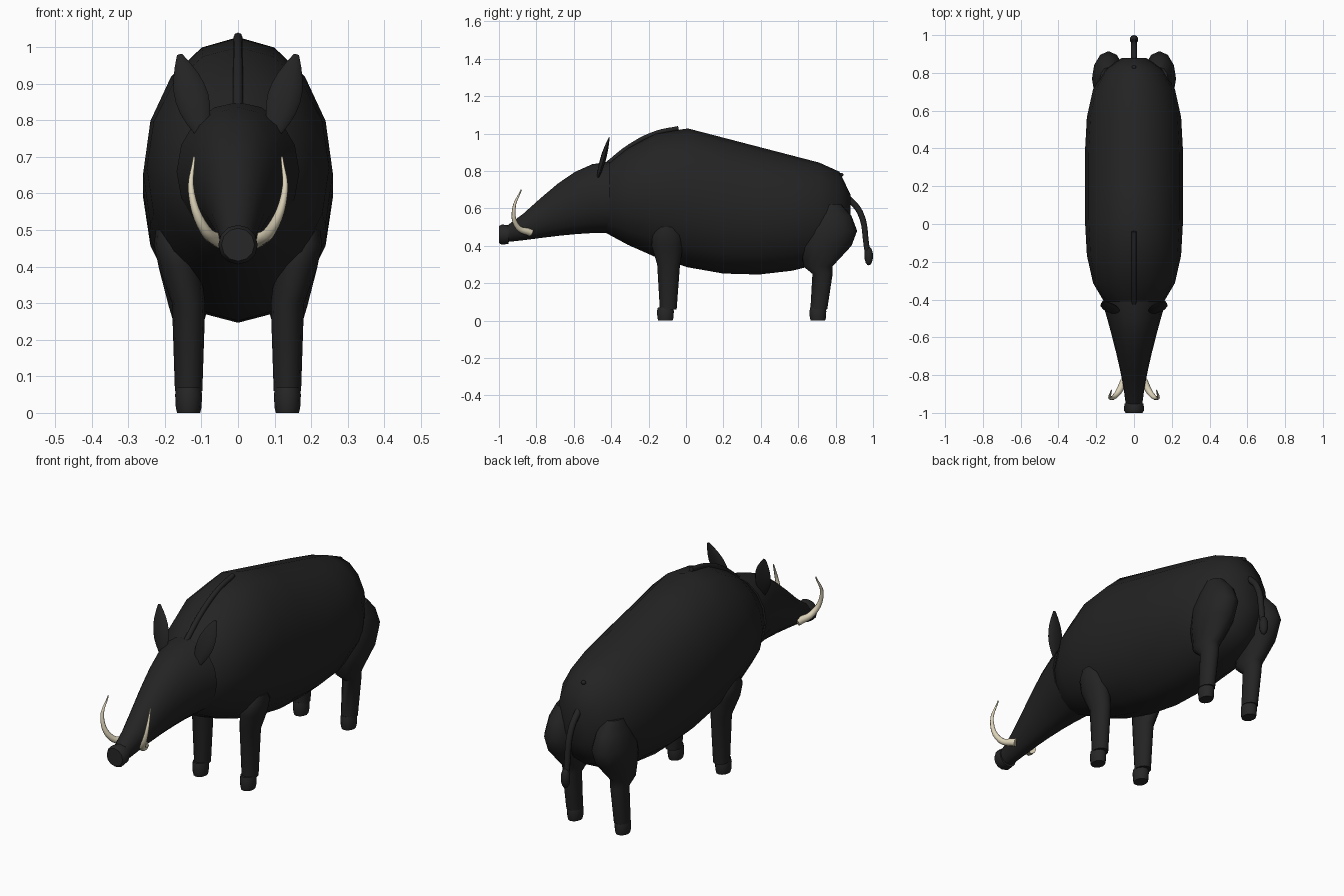
import bpy, bmesh, math
from mathutils import Matrix, Vector

cube = bpy.data.objects.get("Cube")
if cube:
    bpy.data.objects.remove(cube, do_unlink=True)

ACROSS, ALONG, UP = Vector((1, 0, 0)), Vector((0, 1, 0)), Vector((0, 0, 1))


def material(name, red, green, blue):
    mat = bpy.data.materials.new(name)
    mat.use_nodes = True
    mat.diffuse_color = (red, green, blue, 1)
    shader = mat.node_tree.nodes["Principled BSDF"]
    shader.inputs["Base Color"].default_value = mat.diffuse_color
    shader.inputs["Roughness"].default_value = .9
    return mat


HIDE = material("black hide", .017, .017, .017)
HORN = material("dark horn", .02, .02, .02)
IVORY = material("ivory", .72, .65, .48)


def finish(name, bm, mat):
    """Turn a bmesh into a smooth-shaded object that keeps its sharp edges."""
    bmesh.ops.recalc_face_normals(bm, faces=bm.faces)
    mesh = bpy.data.meshes.new(name)
    bm.to_mesh(mesh)
    bm.free()
    mesh.materials.append(mat)
    part = bpy.data.objects.new(name, mesh)
    bpy.context.collection.objects.link(part)
    bpy.ops.object.select_all(action="DESELECT")
    bpy.context.view_layer.objects.active = part
    part.select_set(True)
    bpy.ops.object.shade_smooth_by_angle(angle=math.radians(50))


def loft(name, rings, u, v, mat, sides=12):
    """Skin elliptical rings, each given as centre, radius along u, radius along v."""
    bm = bmesh.new()
    turns = [math.tau * i / sides for i in range(sides)]
    loops = [[bm.verts.new(Vector(centre) + u * ru * math.cos(t) + v * rv * math.sin(t))
              for t in turns] for centre, ru, rv in rings]
    for lower, upper in zip(loops, loops[1:]):
        for i in range(sides):
            bm.faces.new((lower[i - 1], lower[i], upper[i], upper[i - 1]))
    bm.faces.new(loops[0])
    bm.faces.new(loops[-1])
    finish(name, bm, mat)


def tube(name, points, start, end, mat):
    """Sweep a round section along a path, tapering from start to end radius."""
    curve = bpy.data.curves.new(name, "CURVE")
    curve.dimensions = "3D"
    curve.bevel_depth = 1
    curve.bevel_resolution = 2
    curve.resolution_u = 5
    curve.use_fill_caps = True
    spline = curve.splines.new("BEZIER")
    last = len(points) - 1
    spline.bezier_points.add(last)
    for i, knot in enumerate(spline.bezier_points):
        knot.co = points[i]
        knot.radius = start + (end - start) * i / last
        knot.handle_left_type = knot.handle_right_type = "AUTO"
    path = bpy.data.objects.new(name, curve)
    bpy.context.collection.objects.link(path)
    bm = bmesh.new()
    bm.from_mesh(path.evaluated_get(bpy.context.evaluated_depsgraph_get()).to_mesh())
    bpy.data.objects.remove(path, do_unlink=True)
    finish(name, bm, mat)


def ball(name, centre, size, mat):
    bm = bmesh.new()
    place = Matrix.LocRotScale(Vector(centre), None, Vector(size))
    bmesh.ops.create_uvsphere(bm, u_segments=10, v_segments=8, radius=1, matrix=place)
    finish(name, bm, mat)


def bulge(u):
    """Full in the middle, rounding off to nothing at u = -1 and u = 1."""
    return math.sqrt(max(0, 1 - u ** 4))


def back_height(y):
    """Arched shoulders in front, a straight slope down to the rump behind."""
    return 1.03 - (.26 * y if y > 0 else 1.1 * y * y)


def body_ring(angle):
    reach = math.sin(math.radians(angle))
    y = .2 + .69 * reach
    belly = .245 + .39 * (y - .33) ** 2
    # The rump closes towards its own middle height
    close = bulge(max(0, y - .7) / .19)
    top = .57 + (back_height(y) - .57) * close
    low = .57 + (belly - .57) * close
    return (0, y, (top + low) / 2), .26 * bulge(reach), (top - low) / 2


def head_ring(t):
    """From the muzzle at t = 0 to the neck at t = 1."""
    rise = math.sin(t * math.pi / 2) ** 1.2
    top = .505 + .345 * rise
    low = .42 + .05 * rise
    return (0, -.96 + .55 * t, (top + low) / 2), .043 + .125 * t ** 1.3, (top - low) / 2


# Barrel body and wedge head, whose back edge stands proud of the neck
loft("body", [body_ring(angle) for angle in range(-80, 81, 16)], ACROSS, UP, HIDE, 16)
loft("head", [head_ring(i / 6) for i in range(7)], ACROSS, UP, HIDE, 16)
loft("snout_disc", [((0, y, .46), r, r) for y, r in ((-1, .045), (-.985, .054), (-.95, .05))],
     ACROSS, UP, HORN)

# Bristle ridge along the neck
tube("mane_ridge", [(0, y, back_height(y)) for y in (-.42, -.3, -.16, -.04)], .014, .012, HIDE)

# Hanging tail with a tuft, and the small bump above it
tube("tail", [(0, .85, .67), (0, .93, .58), (0, .965, .4), (0, .975, .32)], .017, .014, HIDE)
ball("tail_tuft", (0, .977, .345), (.023, .023, .05), HIDE)
ball("rump_bump", (0, .83, .78), (.012, .012, .01), HIDE)


def leg(name, side, rows, splay):
    """Rows are y, z and the lengthwise radius; splay spreads the shoulder outwards."""
    rings = []
    for y, z, r in rows:
        x = .135 + splay * max(0, z - .3)
        rings.append(((side * x, y, z), .015 + r / 2, r))
    loft(name, rings, ACROSS, ALONG, HIDE)


def hoof(name, x, y):
    rows = ((0, .035), (.015, .039), (.05, .041), (.07, .037))
    loft(name, [((x, y, z), r * .9, r * 1.1) for z, r in rows], ACROSS, ALONG, HORN)


def ear(name, side):
    """Flat leaf leaning outwards."""
    root, tip = Vector((side * .1, -.47, .77)), Vector((side * .16, -.41, .98))
    rings = []
    for i in range(8):
        t = i / 7
        width = .046 * math.sin(math.pi * (.15 + .8 * t))
        rings.append((root.lerp(tip, t), width, width / 3))
    axis = (tip - root).normalized()
    flat = ALONG.cross(axis).normalized()
    loft(name, rings, flat, axis.cross(flat), HIDE, 10)


FRONT_LEG = ((-.095, .06, .045), (-.093, .3, .061), (-.1, .4, .084), (-.1, .46, .08),
             (-.1, .5, .05))
HIND_LEG = ((.71, .06, .045), (.73, .25, .054), (.705, .29, .078), (.75, .4, .135),
            (.77, .48, .145), (.775, .56, .11), (.77, .62, .06))

# Paired parts
for label, side in (("left", 1), ("right", -1)):
    leg(label + "_front_leg", side, FRONT_LEG, .25)
    leg(label + "_hind_leg", side, HIND_LEG, 0)
    hoof(label + "_front_hoof", side * .135, -.11)
    hoof(label + "_hind_hoof", side * .135, .705)
    ear(label + "_ear", side)
    # Tusk sweeping forwards, outwards and up
    sweep = ((.05, -.83, .47), (.09, -.9, .5), (.127, -.92, .6), (.12, -.88, .7))
    tube(label + "_tusk", [(side * x, y, z) for x, y, z in sweep], .021, .003, IVORY)
